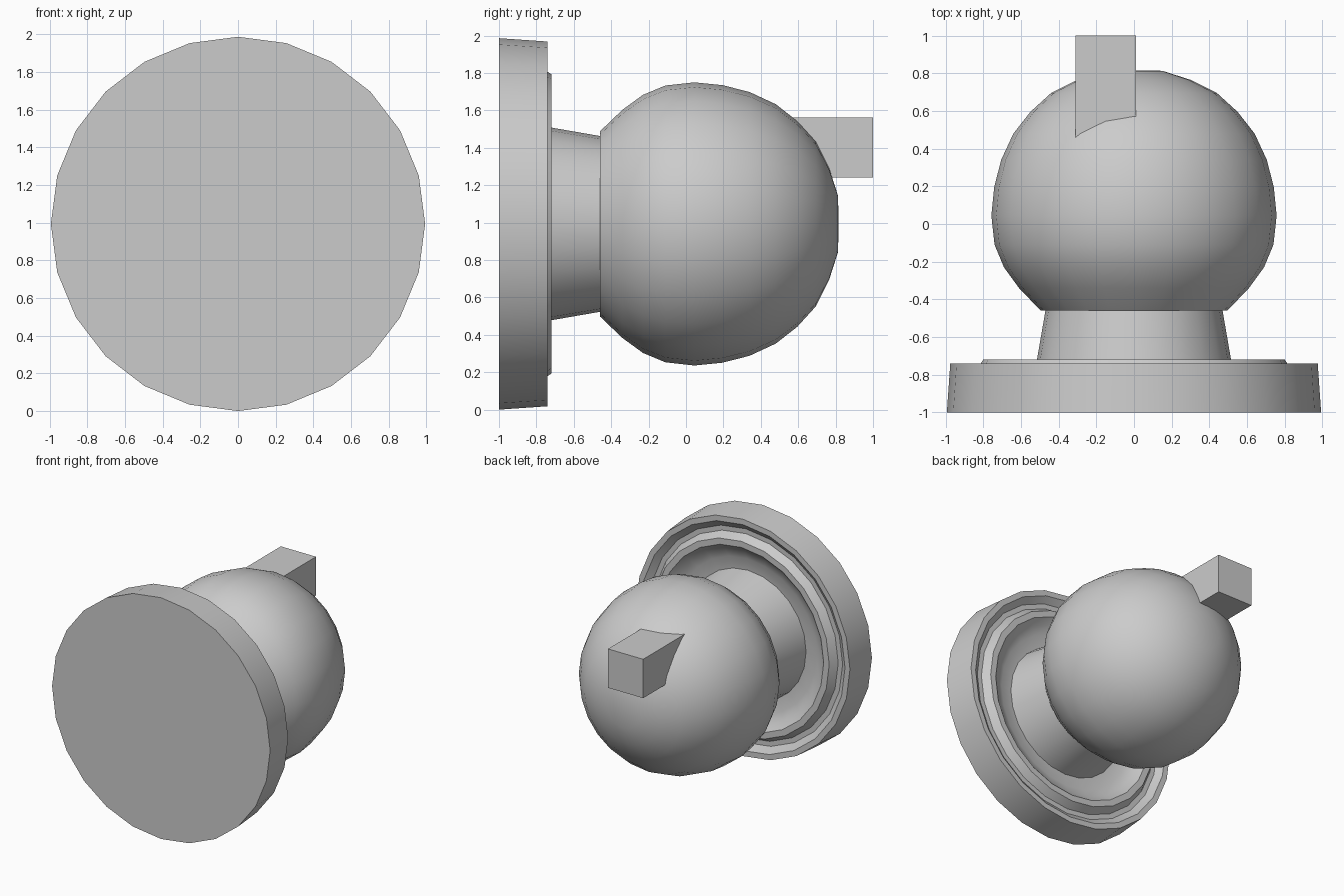
import bpy, bmesh, math

if "Cube" in bpy.data.objects:
    bpy.data.objects.remove(bpy.data.objects["Cube"])

ZC = 0.993   # height of the knob axis
SIDES = 24

grey = bpy.data.materials.new("plain grey")
grey.diffuse_color = (0.6, 0.6, 0.6, 1)
grey.use_nodes = True
grey.node_tree.nodes["Principled BSDF"].inputs["Base Color"].default_value = grey.diffuse_color


def finish(bm, name, angle):
    bmesh.ops.recalc_face_normals(bm, faces=bm.faces)
    me = bpy.data.meshes.new(name)
    bm.to_mesh(me)
    bm.free()
    ob = bpy.data.objects.new(name, me)
    bpy.context.collection.objects.link(ob)
    me.materials.append(grey)
    if angle:
        bpy.ops.object.select_all(action='DESELECT')
        ob.select_set(True)
        bpy.context.view_layer.objects.active = ob
        bpy.ops.object.shade_smooth_by_angle(angle=math.radians(angle))
    return ob


def lathe(name, profile, angle=28):
    """Turn (radius, y) points around the horizontal axis."""
    bm = bmesh.new()
    rings = []
    for r, y in profile:
        if r == 0:
            rings.append([bm.verts.new((0, y, ZC))] * SIDES)
        else:
            rings.append([bm.verts.new((r * math.sin(math.tau * i / SIDES), y,
                                        ZC + r * math.cos(math.tau * i / SIDES)))
                          for i in range(SIDES)])
    for a, b in zip(rings, rings[1:]):
        for i in range(SIDES):
            j = (i + 1) % SIDES
            bm.faces.new(list(dict.fromkeys((a[i], a[j], b[j], b[i]))))
    return finish(bm, name, angle)


# Wall plate with groove, raised rim, dished centre and tapered neck
lathe("plate_and_neck", [
    (0, -1), (0.993, -1), (0.975, -0.74), (0.93, -0.74), (0.88, -0.78),
    (0.84, -0.78), (0.80, -0.72), (0.75, -0.72), (0.70, -0.765),
    (0.63, -0.795), (0.53, -0.805), (0.515, -0.72), (0.47, -0.46), (0, -0.46)])

# Round knob
lathe("knob", [
    (0, -0.46), (0.495, -0.46), (0.61, -0.34), (0.69, -0.23), (0.74, -0.11),
    (0.757, 0.045), (0.742, 0.195), (0.705, 0.34), (0.64, 0.48),
    (0.55, 0.595), (0.44, 0.695), (0.30, 0.765), (0.15, 0.813), (0, 0.816)])

# Square peg sticking out of the knob
bm = bmesh.new()
bmesh.ops.create_cube(bm, size=1)
for v in bm.verts:
    v.co = (-0.15 + v.co.x * 0.32, 0.70 + v.co.y * 0.60, 1.402 + v.co.z * 0.32)
finish(bm, "peg", 0)
